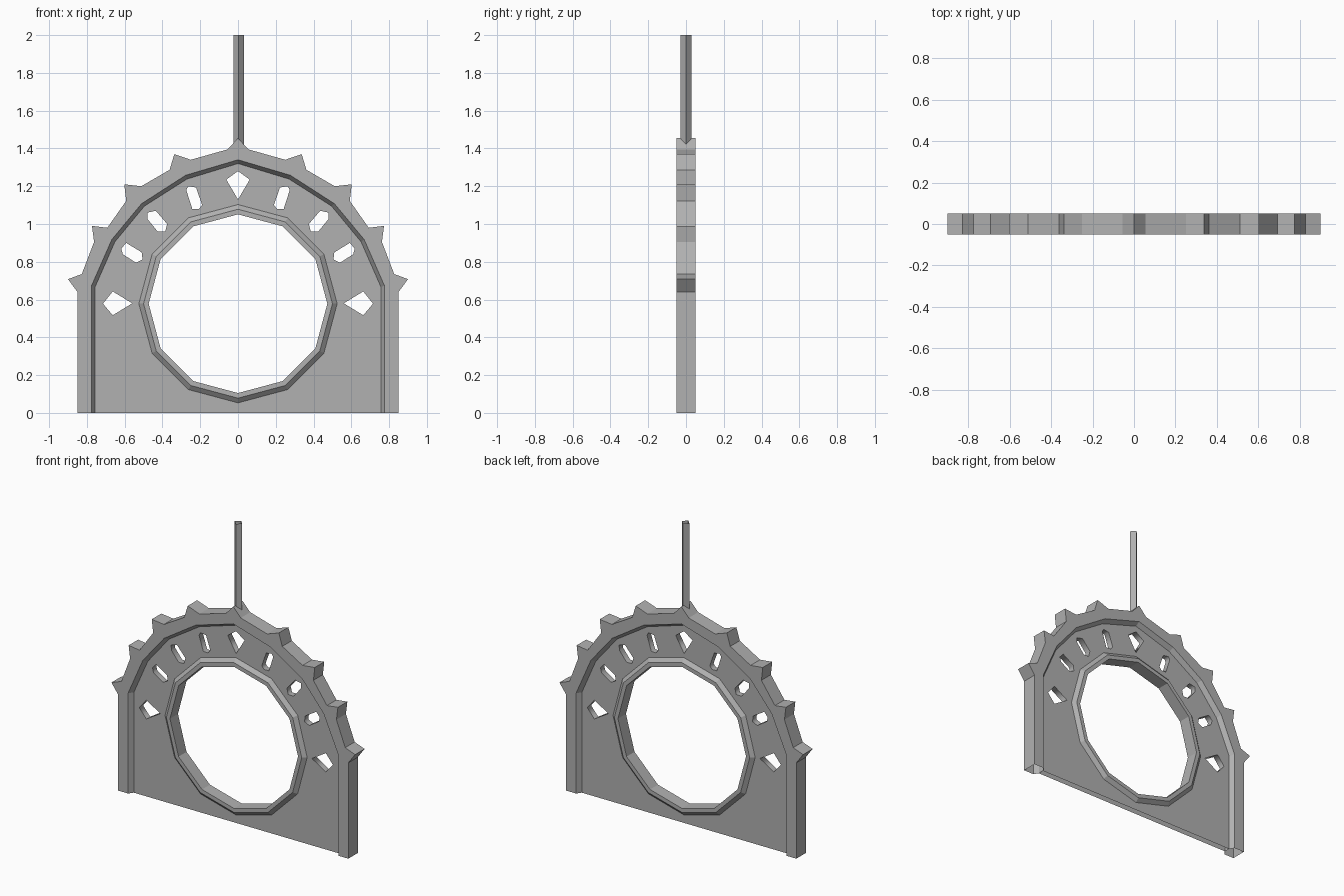
import bpy, bmesh
from math import sin, cos, pi

if "Cube" in bpy.data.objects:
    bpy.data.objects.remove(bpy.data.objects["Cube"])

grey = bpy.data.materials.new("dark_grey")
grey.diffuse_color = (0.44, 0.44, 0.44, 1)
grey.use_nodes = True
grey.node_tree.nodes["Principled BSDF"].inputs["Base Color"].default_value = grey.diffuse_color


def open_ends(me):
    """Remove level faces at the ground and at the pole ends, which are open."""
    bm = bmesh.new()
    bm.from_mesh(me)
    flat = [f for f in bm.faces
            if all(v.co.z < 0.001 for v in f.verts) or all(v.co.z > 1.99 for v in f.verts)]
    bmesh.ops.delete(bm, geom=flat, context="FACES")
    bm.to_mesh(me)
    bm.free()
    me.materials.clear()
    me.materials.append(grey)


def loft(name, rings, closed=False):
    """Join rings of 3D points with quads; cap the ends unless closed."""
    bm = bmesh.new()
    vs = [[bm.verts.new(p) for p in r] for r in rings]
    n = len(vs[0])
    pairs = list(zip(vs, vs[1:])) + ([(vs[-1], vs[0])] if closed else [])
    for a, b in pairs:
        for i in range(n):
            j = (i + 1) % n
            bm.faces.new((a[i], a[j], b[j], b[i]))
    if not closed:
        bm.faces.new(vs[0])
        bm.faces.new(vs[-1][::-1])
    bmesh.ops.recalc_face_normals(bm, faces=bm.faces)
    me = bpy.data.meshes.new(name)
    bm.to_mesh(me)
    bm.free()
    open_ends(me)
    ob = bpy.data.objects.new(name, me)
    bpy.context.collection.objects.link(ob)
    return ob


def mirror(half):
    """Left-right symmetric outline from its right half."""
    return [(-x, z) for x, z in half[::-1] if x > 0] + half


def flip(pts):
    return [(-x, z) for x, z in pts]


def circle(r, n=12):
    return [(r * sin(2 * pi * i / n), 0.578 + r * cos(2 * pi * i / n)) for i in range(n)]


# toothed outer rim with sloped inner walls, open at the ground
outer = mirror([(0, 1.455), (0.055, 1.395), (0.25, 1.34), (0.337, 1.37), (0.362, 1.287),
                (0.512, 1.2), (0.602, 1.21), (0.592, 1.122), (0.692, 0.98), (0.773, 0.99),
                (0.762, 0.905), (0.827, 0.735), (0.9, 0.708), (0.85, 0.64), (0.85, 0)])
lip = mirror([(0, 1.34), (0.277, 1.258), (0.51, 1.108), (0.668, 0.918), (0.776, 0.672), (0.776, 0)])
foot = mirror([(0, 1.32), (0.27, 1.238), (0.495, 1.095), (0.652, 0.905), (0.756, 0.668), (0.756, 0)])
loft("toothed_rim", [[(x, y, z) for x, z in outer + inner[::-1]]
                     for inner, y in ((lip, -0.05), (foot, -0.02), (foot, 0.02), (lip, 0.05))])

# recessed web plate with round opening and slots
kite_top = [(0, 1.28), (0.062, 1.235), (0, 1.13), (-0.062, 1.235)]
slots = [
    [(0.56, 0.58), (0.663, 0.643), (0.715, 0.578), (0.663, 0.517)],
    [(0.19, 1.1), (0.207, 1.08), (0.242, 1.08), (0.274, 1.18), (0.263, 1.2), (0.222, 1.193)],
    [(0.48, 1.06), (0.435, 1.07), (0.375, 1.0), (0.385, 0.96), (0.425, 0.96), (0.478, 1.025)],
    [(0.618, 0.87), (0.592, 0.9), (0.51, 0.85), (0.505, 0.812), (0.54, 0.795), (0.61, 0.84)],
]
cu = bpy.data.curves.new("plate_outline", "CURVE")
cu.dimensions = "2D"
cu.fill_mode = "BOTH"
cu.extrude = 0.02
for pts in [foot, circle(0.5), kite_top] + slots + [flip(s) for s in slots]:
    sp = cu.splines.new("POLY")
    sp.points.add(len(pts) - 1)
    for p, (x, z) in zip(sp.points, pts):
        p.co = (x, z, 0, 1)
    sp.use_cyclic_u = True
plate = bpy.data.objects.new("web_plate", cu)
plate.rotation_euler = (pi / 2, 0, 0)
bpy.context.collection.objects.link(plate)
bpy.context.view_layer.objects.active = plate
plate.select_set(True)
bpy.ops.object.convert(target="MESH")
bpy.ops.object.transform_apply(rotation=True)
open_ends(bpy.context.object.data)

# twelve-sided collar around the opening
section = [(0.525, -0.02), (0.5, -0.042), (0.473, -0.042),
           (0.473, 0.042), (0.5, 0.042), (0.525, 0.02)]
loft("opening_collar", [[(x, y, z) for x, z in circle(r)] for r, y in section], closed=True)

# square pole on the crown, open at the top
loft("top_pole", [[(0.003 + 0.028 * sin(i * pi / 2), 0.028 * cos(i * pi / 2), z) for i in range(4)]
                  for z in (1.42, 2.0)])
